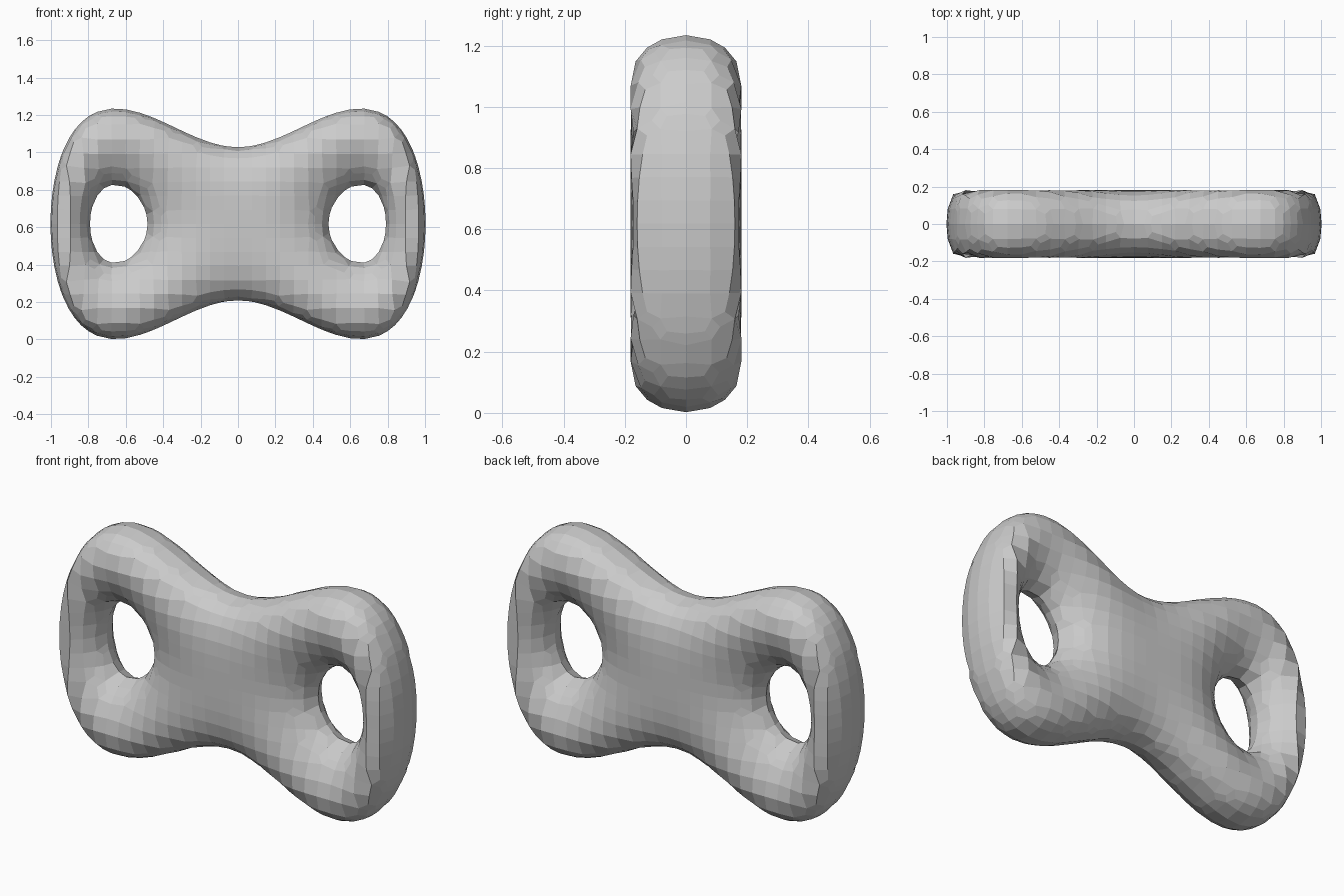
import bpy, bmesh
from mathutils import Vector
from itertools import product

if "Cube" in bpy.data.objects:
    bpy.data.objects.remove(bpy.data.objects["Cube"])

# Figure-eight curve thickened into a two-holed ring
A, B, C = 0.86, 1.147, 0.168     # lobe length, lobe height, band width
THICK = 0.181                    # half thickness in y
K = (C / THICK) ** 2
HALF_H = 0.618                   # half height, lifts the model onto z = 0
STEP = 0.075


def field(p):
    f = B * p.x ** 2 * (A - p.x ** 2) - p.z ** 2
    return f * f + K * p.y ** 2 - C * C


def gradient(p):
    f = B * p.x ** 2 * (A - p.x ** 2) - p.z ** 2
    return Vector((2 * f * B * (2 * A * p.x - 4 * p.x ** 3), 2 * K * p.y, -4 * f * p.z))


# Sample the solid on a symmetric grid
N = (15, 4, 10)
axes = [range(-n, n + 1) for n in N]


def point(i):
    return Vector(((i[0] + 0.5) * STEP, (i[1] + 0.5) * STEP, (i[2] + 0.5) * STEP))


value = {i: field(point(i)) for i in product(*axes)}
corners = list(product((0, 1), repeat=3))
edges = [(a, b) for a in corners for b in corners
         if sum(b) - sum(a) == 1 and all(y >= x for x, y in zip(a, b))]


def shift(i, d):
    return tuple(a + b for a, b in zip(i, d))


# One vertex per cell crossed by the surface, pulled onto the surface
bm = bmesh.new()
cell = {}
for i in product(*[range(-n, n) for n in N]):
    hits = []
    for a, b in edges:
        ia, ib = shift(i, a), shift(i, b)
        va, vb = value[ia], value[ib]
        if (va < 0) != (vb < 0):
            hits.append(point(ia).lerp(point(ib), va / (va - vb)))
    if hits:
        p = sum(hits, Vector()) / len(hits)
        for _ in range(6):
            g = gradient(p)
            move = g * (-field(p) / max(g.length_squared, 1e-6))
            if move.length > 0.03:
                move.length = 0.03
            p += move
        cell[i] = bm.verts.new(p + Vector((0, 0, HALF_H)))

# One quad around every crossed grid edge
for i, v in value.items():
    for ax in range(3):
        d = [0, 0, 0]
        d[ax] = 1
        j = shift(i, d)
        if j in value and (v < 0) != (value[j] < 0):
            u, w = [0, 0, 0], [0, 0, 0]
            u[(ax + 1) % 3] = -1
            w[(ax + 2) % 3] = -1
            ring = [cell[k] for k in (i, shift(i, u), shift(shift(i, u), w), shift(i, w))]
            bm.faces.new(ring if v < 0 else ring[::-1])

bmesh.ops.recalc_face_normals(bm, faces=bm.faces[:])
mesh = bpy.data.meshes.new("two_hole_ring")
bm.to_mesh(mesh)
bm.free()
ring_obj = bpy.data.objects.new("two_hole_ring", mesh)
bpy.context.collection.objects.link(ring_obj)
